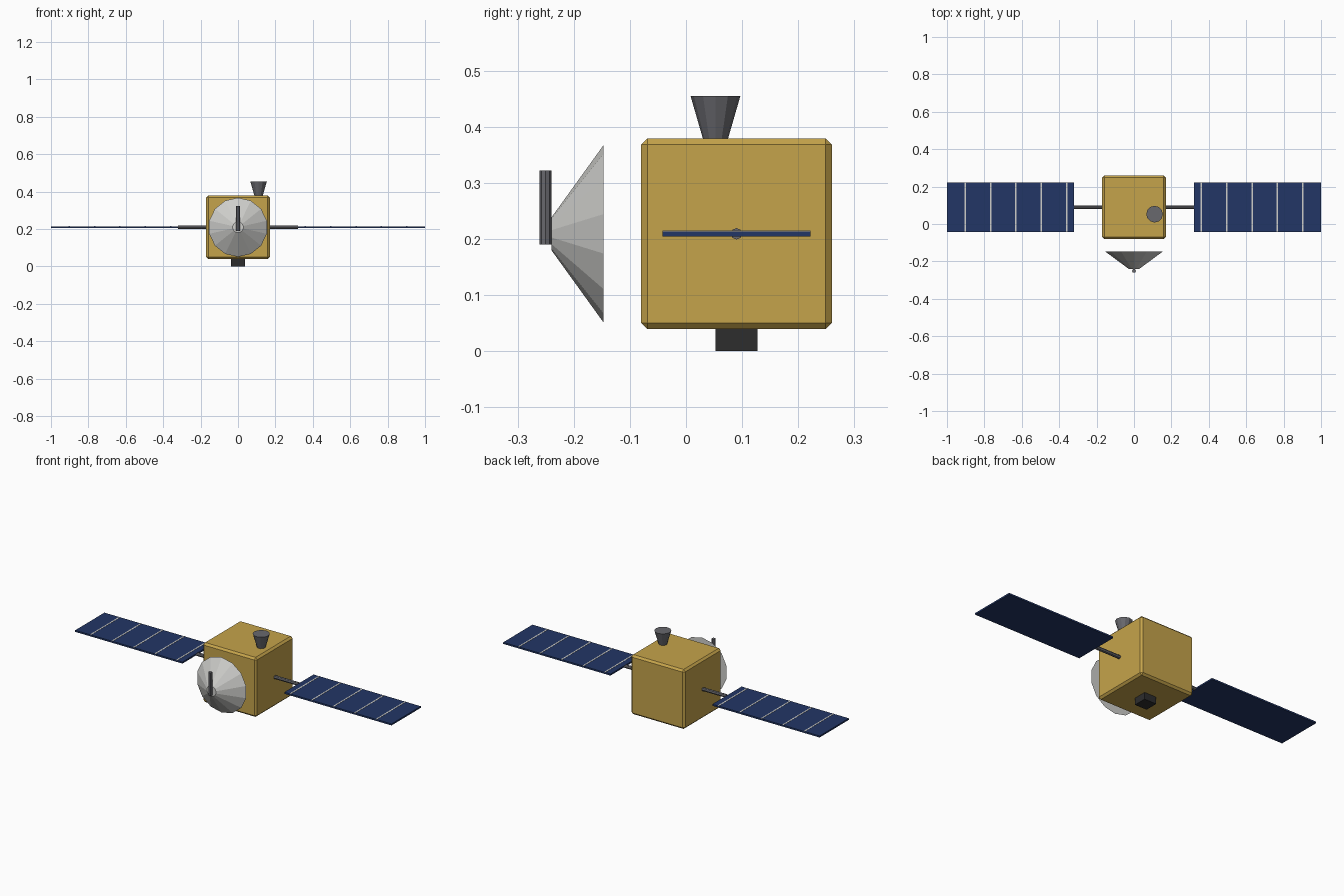
import bpy
from math import pi
from mathutils import Matrix, Vector
import bmesh

if "Cube" in bpy.data.objects:
    bpy.data.objects.remove(bpy.data.objects["Cube"], do_unlink=True)


def material(name, r, g, b):
    m = bpy.data.materials.new(name)
    m.use_nodes = True
    m.diffuse_color = (r, g, b, 1)
    m.node_tree.nodes["Principled BSDF"].inputs["Base Color"].default_value = (r, g, b, 1)
    return m


gold = material("gold foil", 0.56, 0.37, 0.07)
navy = material("solar blue", 0.016, 0.037, 0.133)
pale = material("pale grey", 0.62, 0.62, 0.60)
steel = material("dark grey", 0.14, 0.14, 0.155)
black = material("black", 0.026, 0.026, 0.027)


def finish(name, bm, mat):
    mesh = bpy.data.meshes.new(name)
    bm.to_mesh(mesh)
    bm.free()
    mesh.materials.append(mat)
    ob = bpy.data.objects.new(name, mesh)
    bpy.context.collection.objects.link(ob)
    return ob


def box(name, centre, size, mat):
    bm = bmesh.new()
    bmesh.ops.create_cube(bm, size=1, matrix=Matrix.Translation(centre) @ Matrix.Diagonal((*size, 1)))
    return finish(name, bm, mat)


def cone(name, centre, axis, sides, r_start, r_end, length, mat):
    """Capped frustum running along the axis, centred on its length."""
    turn = Vector(axis).to_track_quat("Z", "Y").to_matrix().to_4x4()
    bm = bmesh.new()
    bmesh.ops.create_cone(bm, cap_ends=True, segments=sides, radius1=r_start, radius2=r_end,
                          depth=length, matrix=Matrix.Translation(centre) @ turn @ Matrix.Rotation(pi / 2, 4, "Z"))
    return finish(name, bm, mat)


MID_Y, MID_Z = 0.09, 0.209

# Foil-covered body with chamfered edges
body = box("body", (0, MID_Y, MID_Z), (0.34, 0.34, 0.34), gold)
chamfer = body.modifiers.new("chamfer", "BEVEL")
chamfer.width = 0.011
chamfer.segments = 1

# Sensor underneath and thruster on top
box("sensor", (0, MID_Y, 0.025), (0.075, 0.075, 0.05), black)
cone("thruster", (0.11, 0.0525, 0.417), (0, 0, 1), 12, 0.0225, 0.0445, 0.076, steel)

# Dish antenna with its feed; vertex of the rim points up
dish = cone("dish", (0, 0, 0), (0, 0, 1), 14, 0.158, 0.029, 0.093, pale)
dish.data.transform(Matrix.Translation((0, -0.1935, MID_Z)) @ Matrix.Rotation(pi / 2, 4, "X")
                    @ Matrix.Rotation(pi / 2 - pi / 2, 4, "Z"))
top_vertex = max(dish.data.vertices, key=lambda v: v.co.z).co
if abs(top_vertex.x) > 0.01 or top_vertex.z < MID_Z + 0.157:
    dish.data.transform(Matrix.Translation((0, 0, MID_Z)) @ Matrix.Rotation(pi / 2, 4, "Y")
                        @ Matrix.Translation((0, 0, -MID_Z)))
cone("dish_feed", (0, -0.2505, 0.256), (0, 0, 1), 8, 0.0105, 0.0105, 0.132, steel)

# Solar wings on both sides
for side, label in ((1, "left"), (-1, "right")):
    cone(label + "_boom", (side * 0.243, MID_Y, MID_Z), (1, 0, 0), 8, 0.0102, 0.0102, 0.156, steel)
    box(label + "_solar_panel", (side * 0.661, MID_Y, MID_Z), (0.678, 0.264, 0.009), navy)
    for i in range(5):
        x = side * (0.631 + 0.136 * (i - 2))
        box(f"{label}_panel_divider_{i + 1}", (x, MID_Y, 0.2135), (0.008, 0.264, 0.002), pale)
